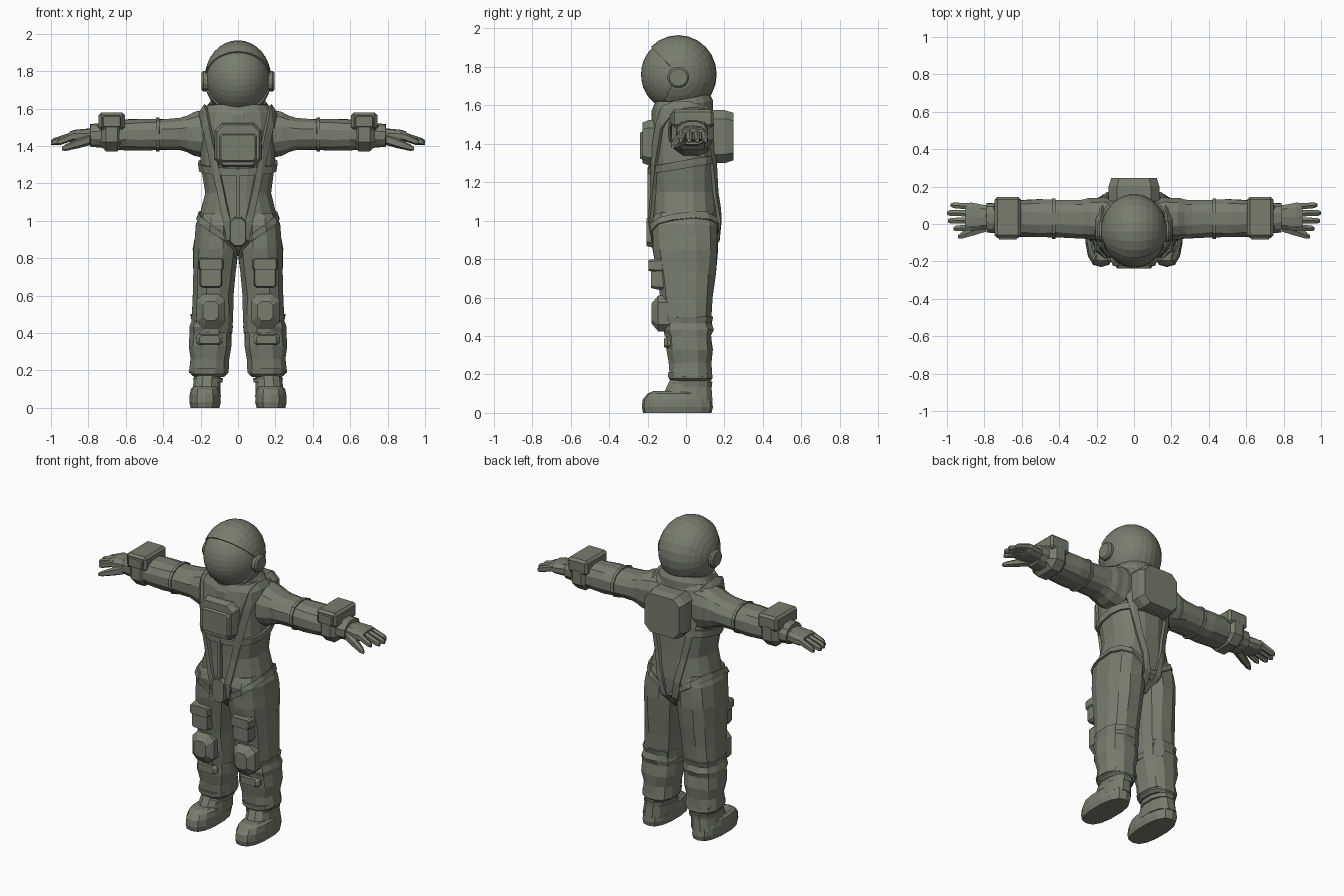
import bpy, bmesh, math, random
from mathutils import Vector, Matrix

random.seed(4)
if "Cube" in bpy.data.objects:
    bpy.data.objects.remove(bpy.data.objects["Cube"])

fabric = bpy.data.materials.new("olive grey fabric")
fabric.use_nodes = True
olive = (.19, .205, .155, 1)
fabric.diffuse_color = olive
fabric.node_tree.nodes["Principled BSDF"].inputs["Base Color"].default_value = olive


def finish(name, bm, mirror=False):
    bmesh.ops.recalc_face_normals(bm, faces=bm.faces)
    mesh = bpy.data.meshes.new(name)
    bm.to_mesh(mesh)
    bm.free()
    mesh.materials.append(fabric)
    obj = bpy.data.objects.new(name, mesh)
    bpy.context.collection.objects.link(obj)
    if mirror:
        obj.modifiers.new("both sides", "MIRROR").use_mirror_merge = False
    return obj


def skin(bm, loops):
    """Join vertex loops of equal length and cap both ends."""
    for low, high in zip(loops, loops[1:]):
        for i in range(len(low)):
            bm.faces.new((low[i - 1], low[i], high[i], high[i - 1]))
    bm.faces.new(loops[0][::-1])
    bm.faces.new(loops[-1])


def loft(name, axis, start, end, stations, sides=12, power=2.4, steps=1,
         fold=0, wrinkle=0, shear=0, mirror=True):
    """Tube along an axis. The centre slides from start to end, and each
    station gives a position and two radii. Folds swell every other ring."""
    rings = [Vector(stations[0])]
    for low, high in zip(stations, stations[1:]):
        rings += [Vector(low).lerp(Vector(high), (k + 1) / steps) for k in range(steps)]
    first, last = rings[0].x, rings[-1].x
    bm = bmesh.new()
    loops = []
    for r, (t, radius_a, radius_b) in enumerate(rings):
        centre = Vector(start).lerp(Vector(end), (t - first) / (last - first))
        swell = 1 + fold * (-1) ** r
        loop = []
        for i in range(sides):
            angle = math.tau * (i + .5) / sides
            c, s = [math.copysign(min(1, abs(v) / math.cos(math.pi / sides)) ** (2 / power), v)
                    for v in (math.cos(angle), math.sin(angle))]
            a = centre.x + c * radius_a * swell
            b = centre.y + s * radius_b * swell
            co = Vector((a, b, t + shear * b) if axis == "z" else (t, a, b))
            co += Vector([random.uniform(-wrinkle, wrinkle) for _ in co])
            loop.append(bm.verts.new(co))
        loops.append(loop)
    skin(bm, loops)
    return finish(name, bm, mirror)


def plate(name, centre, size, cut, back, front, inset=.9, mirror=False):
    """Raised panel in x and z with cut corners and a chamfered outer face."""
    bm = bmesh.new()
    w, h = size[0] / 2, size[1] / 2
    quarter = [(w, h - cut), (w - cut, h)]
    half = quarter + [(-x, z) for x, z in reversed(quarter)]
    outline = half + [(-x, -z) for x, z in half]
    middle = back + (front - back) * .65
    skin(bm, [[bm.verts.new((centre[0] + x * s, y, centre[1] + z * s)) for x, z in outline]
              for y, s in ((back, 1), (middle, 1), (front, inset))])
    return finish(name, bm, mirror)


def box(name, centre, size, bevel):
    """Mirrored box with bevelled edges."""
    bm = bmesh.new()
    bmesh.ops.create_cube(bm, size=1)
    bmesh.ops.scale(bm, vec=size, verts=bm.verts)
    bmesh.ops.bevel(bm, geom=bm.edges[:], offset=bevel, segments=1, affect="EDGES")
    bmesh.ops.translate(bm, vec=centre, verts=bm.verts)
    return finish(name, bm, True)


def band(name, source, point, normal, width, thickness, mirror=True):
    """Strap that follows the surface of another part."""
    bm = bmesh.new()
    bm.from_mesh(source.data)
    normal = Vector(normal).normalized()
    for side in (normal, -normal):
        bmesh.ops.bisect_plane(bm, geom=bm.verts[:] + bm.edges[:] + bm.faces[:],
                               plane_co=Vector(point) + side * width / 2,
                               plane_no=side, clear_outer=True)
    solid = finish(name, bm, mirror).modifiers.new("thickness", "SOLIDIFY")
    solid.thickness, solid.offset = thickness, 1


def ball(name, radii, segments, rows, opening=None):
    """Ellipsoid with poles at the ears; opening is a range of face angles."""
    bm = bmesh.new()
    bmesh.ops.create_uvsphere(bm, u_segments=segments, v_segments=rows, radius=1,
                              matrix=Matrix.Rotation(math.pi / 2, 4, "Y"))
    if opening:
        low, high = opening
        centres = [(f, f.calc_center_median()) for f in bm.faces]
        gone = [f for f, c in centres if low < math.degrees(math.atan2(c.z, -c.y)) < high]
        bmesh.ops.delete(bm, geom=gone, context="FACES")
    bmesh.ops.scale(bm, vec=radii, verts=bm.verts)
    bmesh.ops.translate(bm, vec=(0, -.04, 1.76), verts=bm.verts)
    return finish(name, bm)


# Helmet, visor, ear discs and neck ring
shell = ball("helmet_shell", (.178, .2, .205), 24, 16, (-60, 45))
rim = shell.modifiers.new("rim", "SOLIDIFY")
rim.thickness, rim.offset = .02, -1
ball("visor", (.17, .194, .195), 36, 24)
ear = (-.04, 1.745)
loft("ear_disc", "x", ear, ear, [(.15, .055, .055), (.185, .055, .055), (.195, .045, .045)],
     sides=14, power=2)
neck = (0, -.02)
loft("neck_ring", "z", neck, neck, [(1.55, .18, .16), (1.6, .175, .16), (1.635, .15, .145)],
     sides=20, power=2, shear=.18, mirror=False)

# Torso
torso = loft("torso", "z", (0, 0), (0, -.02),
             [(.82, .06, .09), (.9, .18, .16), (1, .212, .172), (1.15, .175, .168),
              (1.3, .198, .172), (1.5, .2, .165), (1.58, .19, .155), (1.62, .16, .135)],
             sides=16, wrinkle=.002, mirror=False)

# Legs: smooth thighs, folded shins and tight trouser cuffs
thigh = loft("thigh", "z", (.14, .01), (.11, -.01),
             [(.4, .11, .12), (.6, .108, .138), (.85, .12, .168), (.98, .11, .17), (1.04, .09, .15)],
             steps=2, wrinkle=.004)
loft("shin", "z", (.155, .025), (.143, .01),
     [(.19, .1, .108), (.4, .115, .122), (.5, .108, .128)],
     steps=3, fold=.035, wrinkle=.004)
loft("trouser_cuff", "z", (.155, .025), (.155, .02),
     [(.165, .08, .1), (.18, .098, .115), (.21, .102, .115)])

# Boots
sole = (.176, -.045)
loft("boot_foot", "z", sole, sole,
     [(0, .077, .178), (.03, .084, .185), (.07, .082, .18), (.1, .076, .155), (.115, .06, .12)],
     sides=14)
loft("boot_ankle", "z", (.172, 0), (.16, .03), [(.06, .08, .138), (.13, .072, .118), (.2, .07, .1)])
ankle = (.16, .025)
loft("boot_cuff", "z", ankle, ankle, [(.135, .077, .11), (.16, .08, .112)])

# Arms with elbow seams and wrist gear
arm = loft("arm", "x", (.025, 1.467), (.033, 1.455),
           [(.1, .115, .135), (.2, .115, .128), (.31, .1, .083), (.6, .1, .083), (.79, .075, .058)],
           steps=3, fold=.02, wrinkle=.003)
band("elbow_seam", arm, (.43, 0, 1.46), (1, 0, 0), .018, .008)
box("wrist_cuff", (.675, .035, 1.463), (.16, .22, .185), .05)
box("wrist_console", (.675, .035, 1.532), (.14, .218, .092), .014)
plate("wrist_panel", (.675, 1.53), (.1, .06), .006, -.06, -.083, mirror=True)

# Gloves
loft("palm", "x", (.035, 1.452), (.04, 1.45),
     [(.76, .06, .045), (.82, .068, .04), (.87, .076, .036), (.9, .07, .027)], sides=10)
for finger, place, tip in (("index", -1.5, .965), ("middle", -.5, .995),
                           ("ring", .5, 1), ("little", 1.5, .98)):
    loft(finger + "_finger", "x", (.038 + place * .037, 1.456), (.038 + place * .042, 1.418),
         [(.87, .017, .024), (tip - .015, .015, .019), (tip, .008, .012)],
         sides=6, power=2, steps=2)
loft("thumb", "x", (-.01, 1.435), (-.068, 1.385),
     [(.79, .03, .03), (.85, .026, .027), (.92, .018, .018), (.94, .008, .01)], sides=6, power=2)

# Chest pack, backpack and harness
plate("chest_pack", (0, 1.405), (.25, .235), .04, -.14, -.225)
plate("chest_panel", (0, 1.39), (.2, .15), .012, -.2, -.238)
plate("backpack", (0, 1.437), (.27, .275), .045, .12, .246)
band("shoulder_strap", torso, (.15, 0, 1.45), (.97, 0, -.2), .035, .018)
band("rib_strap", torso, (0, -.03, 1.29), (0, -.18, 1), .04, .014, mirror=False)

# Front zip, groin flap and hip straps
plate("front_zip", (0, 1.145), (.024, .29), .004, -.16, -.2)
plate("groin_flap", (0, .94), (.09, .16), .025, -.12, -.205)
for part in (torso, thigh):
    band("hip_strap_" + part.name, part, (.1, 0, .95), (-.57, -.1, .82), .032, .01)

# Thigh pockets with flaps, knee pads and shin folds
plate("thigh_pocket", (.145, .71), (.12, .135), .012, -.1, -.182, mirror=True)
plate("pocket_flap", (.145, .767), (.134, .065), .01, -.1, -.194, mirror=True)
plate("knee_pad", (.146, .517), (.152, .185), .035, -.08, -.18, .55, mirror=True)
plate("shin_fold", (.152, .365), (.145, .06), .015, -.06, -.115, .75, mirror=True)
